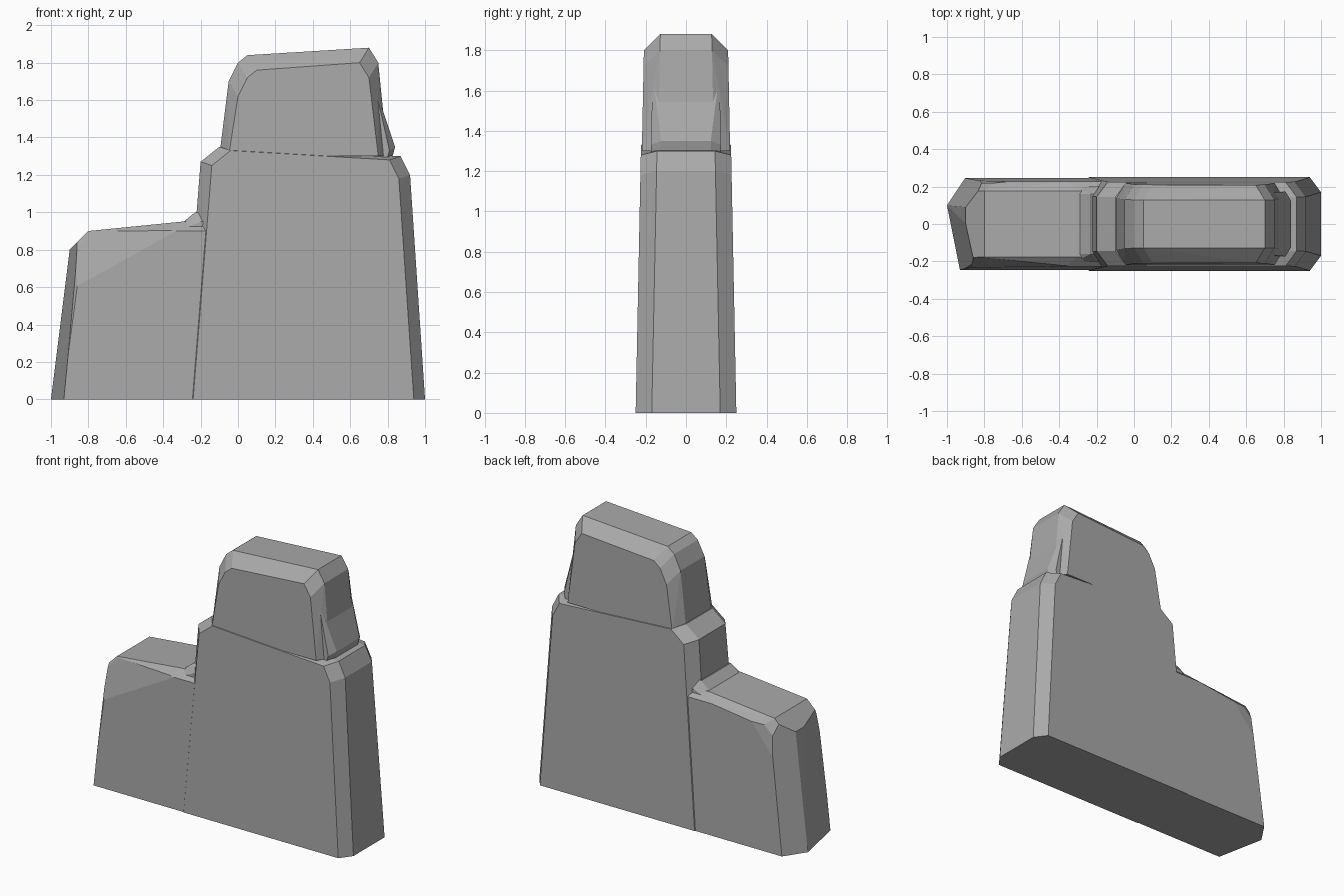
import bpy
import bmesh
from mathutils import Vector

cube = bpy.data.objects.get("Cube")
if cube:
    bpy.data.objects.remove(cube, do_unlink=True)

stone = bpy.data.materials.new("grey stone")
stone.use_nodes = True
grey = (0.4, 0.4, 0.4, 1)
stone.diffuse_color = grey
stone.node_tree.nodes["Principled BSDF"].inputs["Base Color"].default_value = grey

TAPER = 0.02  # loss of half depth per unit of height


def chamfered_block(name, outline, half_depth, inset, drop, cut, chips=()):
    """Convex slab from a front outline, with sloped rims and chipped corners."""
    bm = bmesh.new()
    middle = sum(x for x, z in outline) / len(outline)
    base = min(z for x, z in outline)
    for x, z in outline:
        # Full outline in the core, smaller outline on the front and back faces
        face_x = x + inset if x < middle else x - inset
        face_z = max(base, z - drop)
        core_y = half_depth - TAPER * z - cut
        face_y = half_depth - TAPER * face_z
        for side in (-1, 1):
            bm.verts.new((x, side * core_y, z))
            bm.verts.new((face_x, side * face_y, face_z))
    hull = bmesh.ops.convex_hull(bm, input=bm.verts[:])
    inner = {item for item in hull["geom_interior"] + hull["geom_unused"]
             if isinstance(item, bmesh.types.BMVert)}
    bmesh.ops.delete(bm, geom=list(inner), context="VERTS")

    # Slice off each chipped corner and close the cut
    for point, normal in chips:
        geometry = bm.verts[:] + bm.edges[:] + bm.faces[:]
        bmesh.ops.bisect_plane(bm, geom=geometry, plane_co=Vector(point),
                               plane_no=Vector(normal), clear_outer=True)
        rim = [edge for edge in bm.edges if edge.is_boundary]
        bmesh.ops.holes_fill(bm, edges=rim)
    bmesh.ops.dissolve_limit(bm, angle_limit=0.02, verts=bm.verts[:], edges=bm.edges[:])
    bmesh.ops.recalc_face_normals(bm, faces=bm.faces[:])

    mesh = bpy.data.meshes.new(name)
    bm.to_mesh(mesh)
    bm.free()
    mesh.materials.append(stone)
    block = bpy.data.objects.new(name, mesh)
    bpy.context.collection.objects.link(block)
    return block


# Tall main slab
body = chamfered_block(
    "rock_body",
    [(-0.3, 0), (1, 0), (0.92, 1.2), (0.87, 1.3), (-0.1, 1.35), (-0.2, 1.27)],
    half_depth=0.25, inset=0.06, drop=0.02, cut=0.08)

# Low shelf, with its outer end and upper corners chipped away
shelf = chamfered_block(
    "low_shelf",
    [(-1, 0), (0, 0), (0, 0.95), (-0.3, 0.95), (-0.8, 0.9), (-0.9, 0.8)],
    half_depth=0.245, inset=0.06, drop=0.05, cut=0.05,
    chips=[
        ((-1, 0.1, 0), (-1, -0.2, 0.1)),
        ((-1, 0.1, 0), (-3, 2, 0.4)),
        ((-0.6, -0.2, 0.9), (-0.1, -1, 0.2)),
        ((-0.9, 0.2, 0.9), (-0.1, 1, 0.1)),
    ])

# Sloping rubble where the shelf meets the slab
fillet = chamfered_block(
    "shelf_fillet",
    [(-0.35, 0.9), (-0.1, 0.9), (-0.1, 1), (-0.23, 1)],
    half_depth=0.22, inset=0.03, drop=0.05, cut=0.04)

# Upper block, sunk a little into the slab
upper = chamfered_block(
    "upper_block",
    [(-0.1, 1.3), (0.8, 1.3), (0.75, 1.8), (0.7, 1.88),
     (0.05, 1.84), (0, 1.8), (-0.05, 1.7)],
    half_depth=0.245, inset=0.05, drop=0.08, cut=0.08)

# Broken ledge at the outer foot of the upper block
ledge = chamfered_block(
    "upper_ledge",
    [(0.6, 1.2), (0.8, 1.2), (0.84, 1.35), (0.8, 1.45), (0.7, 1.7)],
    half_depth=0.2, inset=0.03, drop=0.02, cut=0.05)

# Fuse everything into one rock
bpy.context.view_layer.objects.active = body
for part in (shelf, fillet, upper, ledge):
    union = body.modifiers.new("fuse", "BOOLEAN")
    union.operation = "UNION"
    union.solver = "EXACT"
    union.object = part
    bpy.ops.object.modifier_apply(modifier=union.name)
    bpy.data.objects.remove(part, do_unlink=True)
